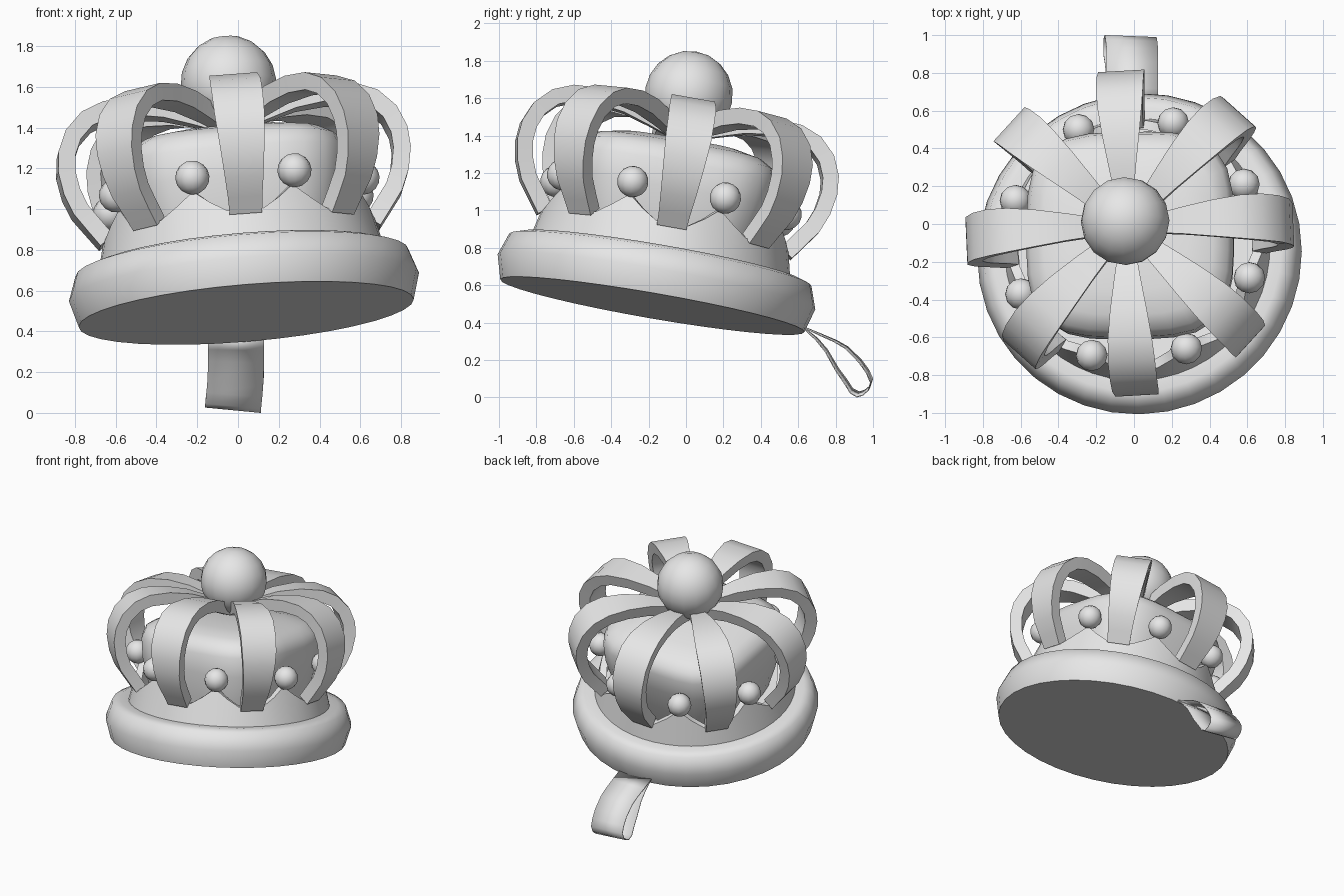
import bpy, math
from math import sin, cos, radians, pi
from mathutils import Vector, Matrix

if "Cube" in bpy.data.objects:
    bpy.data.objects.remove(bpy.data.objects["Cube"])

grey = bpy.data.materials.new("light_grey")
grey.diffuse_color = (0.8, 0.8, 0.8, 1)
grey.use_nodes = True
grey.node_tree.nodes["Principled BSDF"].inputs["Base Color"].default_value = grey.diffuse_color

# Tilted frame of the crown: origin at the centre of the underside
W = Vector((-0.0825, 0.170, 0.982)).normalized()
U = (Vector((1, 0, 0)) - W * W.x).normalized()
V = W.cross(U)
TILT = Matrix.Translation((0.04, -0.18, 0.49)) @ Matrix((U, V, W)).transposed().to_4x4()
ARCH_TURN = radians(2.5)


def add(name, verts, faces, matrix=TILT, angle=40):
    me = bpy.data.meshes.new(name)
    me.from_pydata([tuple(v) for v in verts], [], faces)
    me.materials.append(grey)
    ob = bpy.data.objects.new(name, me)
    bpy.context.collection.objects.link(ob)
    ob.matrix_world = matrix
    finish(ob, angle)
    return ob


def finish(ob, angle):
    bpy.ops.object.select_all(action='DESELECT')
    ob.select_set(True)
    bpy.context.view_layer.objects.active = ob
    bpy.ops.object.shade_smooth_by_angle(angle=radians(angle))


def loft(rings, cap_ends=True, wrap=False):
    """Join rings of equal point count with quads."""
    n = len(rings[0])
    verts = [p for r in rings for p in r]
    faces = []
    m = len(rings)
    for i in range(m if wrap else m - 1):
        a, b = i * n, (i + 1) % m * n
        faces += [(a + j, a + (j + 1) % n, b + (j + 1) % n, b + j) for j in range(n)]
    if cap_ends and not wrap:
        faces += [tuple(reversed(range(n))), tuple(range((m - 1) * n, m * n))]
    return verts, faces


def polar(r, a, h):
    return Vector((r * cos(a), r * sin(a), h))


def ball(name, pos, radius, segs, rings):
    bpy.ops.mesh.primitive_uv_sphere_add(segments=segs, ring_count=rings, radius=radius)
    ob = bpy.context.object
    ob.name = name
    ob.data.materials.append(grey)
    ob.matrix_world = TILT @ Matrix.Translation(pos)
    finish(ob, 60)


# Rounded rim with flat underside and closed top
rim = [(.825, 0), (.862, .13), (.82, .25), (.765, .268), (.69, .265)]
add("rim", *loft([[polar(r, 2 * pi * j / 36, h) for j in range(36)] for r, h in rim]), angle=60)

# Tapered band with eight points between the arches
N = 48
peak = {0: .40, 1: .40, 2: .455, 3: .52}
rings = []
for j in range(N):
    a = ARCH_TURN + 2 * pi * j / N
    k = j % 6
    top = peak[min(k, 6 - k)]
    r_top = .71 - (top - .24) * .24
    rings.append([polar(.71, a, .24), polar(r_top, a, top),
                  polar(r_top - .05, a, top), polar(.66, a, .24)])
v, f = loft(rings, wrap=True)
add("pointed_band", v, [tuple(reversed(q)) for q in f])

# Soft, squarish inner cap
rings = []
for h, s in [(.25, .45), (.42, .50), (.60, .54), (.74, .55), (.81, .525), (.855, .45), (.885, .32), (.90, .12)]:
    ring = []
    for j in range(32):
        a = 2 * pi * j / 32
        k = (abs(cos(a)) ** 3.5 + abs(sin(a)) ** 3.5) ** (-1 / 3.5)
        ring.append(polar(s * k, a, h))
    rings.append(ring)
add("inner_cap", *loft(rings), angle=60)

# Curved arches: radius, height, half width along the outer face
arch = [(.69, .375, .08), (.745, .45, .085), (.81, .54, .095), (.85, .64, .105), (.869, .75, .115),
        (.86, .85, .123), (.815, .955, .125), (.73, 1.04, .125), (.62, 1.085, .117),
        (.47, 1.095, .098), (.31, 1.075, .073), (.16, 1.03, .05), (.04, .99, .035)]
THICK = .085
for i in range(8):
    turn = Matrix.Rotation(ARCH_TURN + i * pi / 4, 3, 'Z')
    rings = []
    for k, (r, h, w) in enumerate(arch):
        p, q = arch[max(k - 1, 0)], arch[min(k + 1, len(arch) - 1)]
        t = Vector((q[0] - p[0], 0, q[1] - p[1])).normalized()
        inward = Vector((-t.z, 0, t.x)) * THICK
        o = Vector((r, 0, h))
        side = Vector((0, w, 0))
        rings.append([turn @ c for c in (o - side, o + side, o + inward + side * .9, o + inward - side * .9)])
    add(f"arch_{i + 1}", *loft(rings))

# Small balls on the points
for i in range(8):
    ball(f"point_ball_{i + 1}", polar(.658, ARCH_TURN + radians(.8) + (i + .5) * pi / 4, .587), .084, 12, 8)

# Large ball on top
ball("top_ball", (.008, 0, 1.148), .235, 16, 10)

# Thin ribbon loop hanging at the back (y, z)
loop = [(.62, .38), (.72, .335), (.80, .30), (.86, .265), (.93, .195), (.97, .14), (.992, .09), (.98, .05),
        (.95, .025), (.92, .016), (.885, .035), (.85, .09), (.81, .145), (.75, .25), (.70, .31)]
verts, faces = [], []
n = len(loop)
for y, z in loop:
    cx = -.025 + .08 * min(z, .2) * (1 if z > .05 else .5)
    for s in (-.137, .137):
        verts.append((cx + s, y - .04 * s, z - .1 * s * (1 - z / .4)))
for i in range(n):
    a, b = 2 * i, 2 * ((i + 1) % n)
    faces.append((a, a + 1, b + 1, b))
ribbon = add("hanging_ribbon", verts, faces, Matrix.Identity(4))
mod = ribbon.modifiers.new("thickness", 'SOLIDIFY')
mod.thickness = .006
mod.offset = 0
